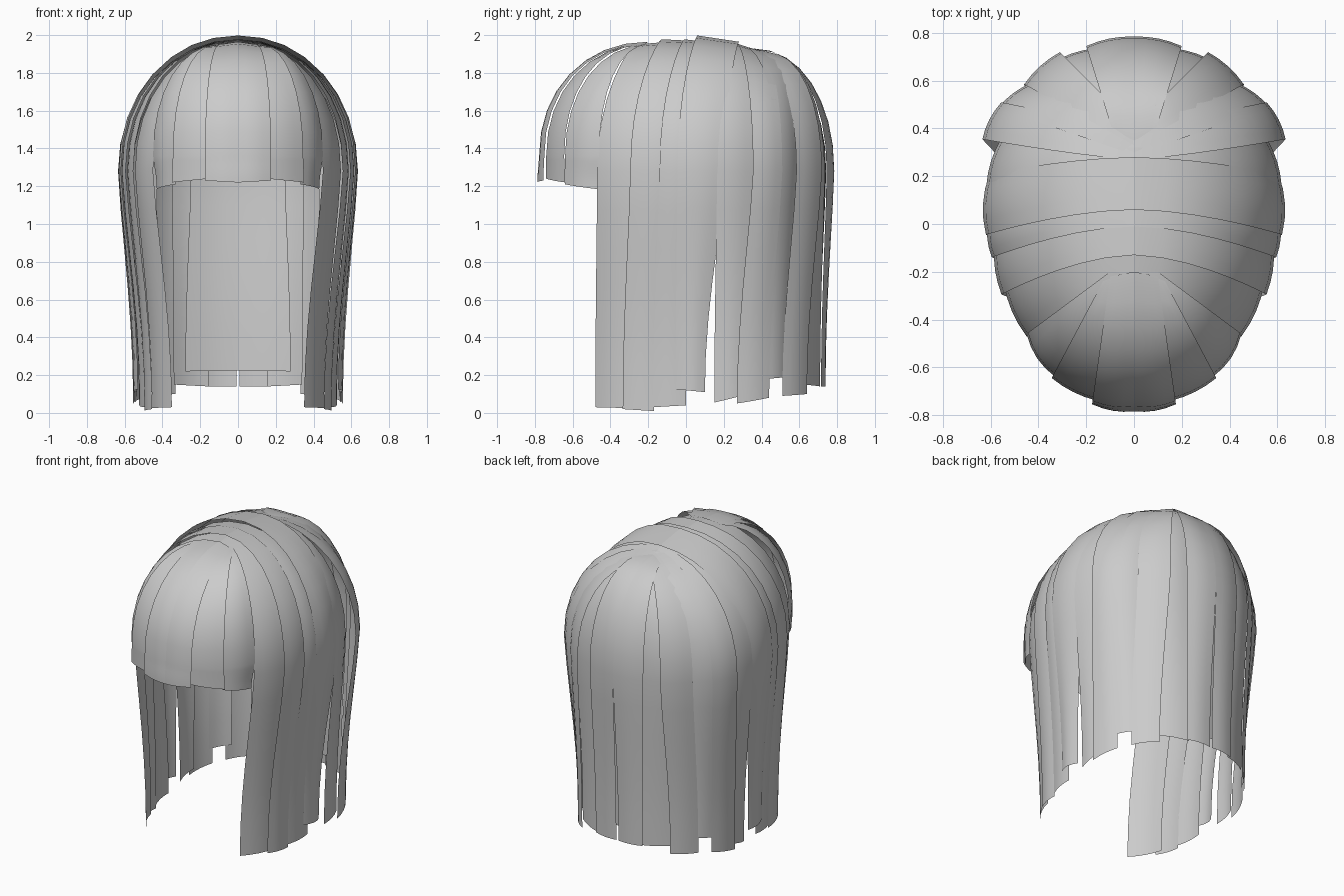
import bpy, bmesh, math
from mathutils import Vector

if "Cube" in bpy.data.objects:
    bpy.data.objects.remove(bpy.data.objects["Cube"])

hair = bpy.data.materials.new("hair_grey")
hair.diffuse_color = (0.6, 0.6, 0.6, 1)
hair.use_nodes = True
hair.node_tree.nodes["Principled BSDF"].inputs["Base Color"].default_value = hair.diffuse_color


def lock(name, roots, wide, tips, widest_z=1.28, bulge=0.012, offset=0.0, sweep=1, cols=4):
    """Ribbon of hair: two edges run from root over the dome to the widest point, then fall to the tip."""
    bm = bmesh.new()
    rows = []
    a, b = [[Vector(p) for p in pair] for pair in (roots, tips)]
    w = [Vector((p[0], p[1], widest_z)) for p in wide]
    across = w[1] - w[0]
    out = Vector((-across.y, across.x, 0)).normalized()
    if out.dot(w[0] + w[1]) < 0:
        out = -out
    steps = [("dome", i / 8) for i in range(9)] + [("fall", i / 6) for i in range(1, 7)]
    for part, t in steps:
        row = []
        for c in range(cols + 1):
            s = c / cols
            root, mid, tip = (e[0].lerp(e[1], s) for e in (a, w, b))
            if part == "dome":
                ang = t * math.pi / 2
                sn, cs = math.sin(ang) ** 0.95, math.cos(ang) ** 0.95
                p = root.lerp(mid, sn)
                p.y = root.y + (mid.y - root.y) * sn ** sweep
                p.z = mid.z + (root.z - mid.z) * cs
                k = sn
            else:
                p = mid.lerp(tip, math.sin(t * math.pi / 2) ** 1.3)
                p.z = mid.z + (tip.z - mid.z) * t
                k = 1
            p += out * (bulge * 4 * s * (1 - s) + offset) * k
            row.append(bm.verts.new(p))
        rows.append(row)
    for r0, r1 in zip(rows, rows[1:]):
        for c in range(cols):
            bm.faces.new((r0[c], r0[c + 1], r1[c + 1], r1[c]))
    # Turn the sheet so that it faces outward
    bm.normal_update()
    if sum(f.normal.dot(f.calc_center_median() - Vector((0, 0, 1))) for f in bm.faces) < 0:
        bmesh.ops.reverse_faces(bm, faces=bm.faces[:])
    me = bpy.data.meshes.new(name)
    bm.to_mesh(me)
    bm.free()
    me.materials.append(hair)
    for f in me.polygons:
        f.use_smooth = True
    ob = bpy.data.objects.new(name, me)
    bpy.context.collection.objects.link(ob)
    mod = ob.modifiers.new("mirror", "MIRROR")
    mod.use_mirror_merge = False
    return ob


# Fringe, from the middle outward
lock("fringe_middle", [(0, -.2, 1.965), (.1, -.22, 1.95)], [(0, -.775), (.175, -.75)],
     [(0, -.785, 1.22), (.175, -.755, 1.23)], widest_z=1.36)
lock("fringe_side", [(.03, -.2, 1.955), (.13, -.24, 1.945)], [(.155, -.74), (.345, -.645)],
     [(.155, -.74, 1.24), (.35, -.64, 1.22)], widest_z=1.36)
lock("fringe_corner", [(.06, -.2, 1.95), (.1, -.2, 1.95)], [(.33, -.64), (.45, -.46)],
     [(.33, -.64, 1.21), (.43, -.47, 1.185)], widest_z=1.36, bulge=.02)

# Side locks parted along the top, front to back, each tucked under the next
lock("side_front", [(0, -.27, 1.95), (0, -.09, 1.965)], [(.45, -.47), (.545, -.25)],
     [(.35, -.48, .03), (.455, -.28, .025)], bulge=.015, sweep=1.7)
lock("side_second", [(0, -.13, 1.978), (0, .03, 1.97)], [(.555, -.295), (.585, -.09)],
     [(.455, -.335, .02), (.495, -.17, .01)], sweep=1.7)
lock("side_third", [(0, -.01, 1.978), (0, .1, 1.965)], [(.595, -.14), (.61, .02)],
     [(.495, -.175, .03), (.52, 0, .04)], sweep=1.7)
lock("side_fourth", [(0, .06, 1.998), (0, .28, 1.965)], [(.62, -.045), (.605, .21)],
     [(.53, -.055, .125), (.535, .1, .11)], sweep=1.7, bulge=.02)
lock("side_fifth", [(0, .22, 1.965), (0, .32, 1.94)], [(.618, .165), (.555, .36)],
     [(.54, .15, .055), (.535, .29, .09)], sweep=1.5)
lock("side_sixth", [(0, .27, 1.955), (0, .42, 1.905)], [(.635, .355), (.555, .51)],
     [(.555, .27, .05), (.5, .44, .08)], sweep=1.3)

# Back locks fanning out from the crown
lock("back_outer", [(0, .29, 1.945), (.02, .42, 1.91)], [(.57, .485), (.43, .59)],
     [(.51, .42, .18), (.42, .53, .19)])
lock("back_corner", [(0, .33, 1.935), (.03, .44, 1.905)], [(.46, .585), (.31, .72)],
     [(.45, .51, .09), (.33, .64, .1)])
lock("back_side", [(0, .36, 1.92), (.05, .44, 1.9)], [(.35, .67), (.165, .735)],
     [(.34, .62, .15), (.155, .71, .14)])
lock("back_middle", [(0, .35, 1.93), (.09, .39, 1.92)], [(0, .785), (.2, .745)],
     [(.008, .735, .14), (.175, .715, .14)])
lock("back_inner", [(0, .37, 1.9), (.07, .38, 1.9)], [(0, .75), (.25, .705)],
     [(0, .715, .225), (.28, .655, .22)], offset=-.008)
